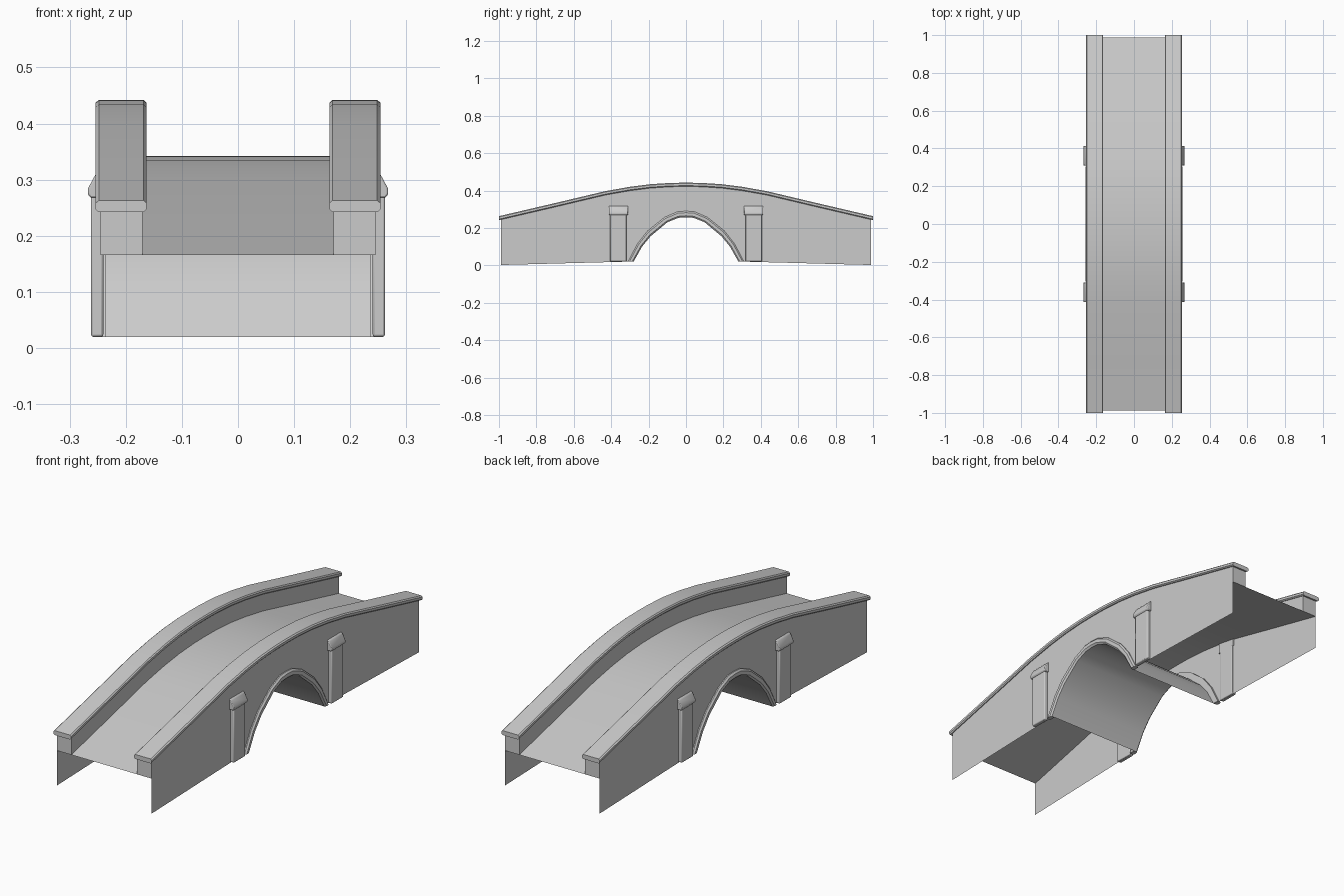
import bpy, bmesh
from mathutils import Vector

cube = bpy.data.objects.get("Cube")
if cube:
    bpy.data.objects.remove(cube, do_unlink=True)

stone = bpy.data.materials.new("grey_stone")
stone.use_nodes = True
stone.diffuse_color = (0.6, 0.6, 0.6, 1)
stone.node_tree.nodes["Principled BSDF"].inputs["Base Color"].default_value = (0.6, 0.6, 0.6, 1)

# Half profiles as (y, z), from the crown outwards
CROWN = [(0, .442), (.08, .441), (.19, .434), (.3, .42), (.43, .397), (.7, .333), (1, .263)]
ARCH_IN = [(0, .257), (.04, .254), (.1, .23), (.19, .155), (.235, .1), (.28, .02)]
ARCH_OUT = [(0, .29), (.045, .287), (.115, .257), (.205, .185), (.26, .115), (.31, .02)]
END = .988


def both_ways(half):
    return [(-y, z) for y, z in reversed(half)] + half[1:]


def height(profile, y):
    y = abs(y)
    for (y0, z0), (y1, z1) in zip(profile, profile[1:]):
        if y <= y1:
            return z0 + (z1 - z0) * (y - y0) / (y1 - y0)
    return profile[-1][1]


def top(y):
    return height(CROWN, y)


def finish(name, bm, facing=None, bevel=0):
    """Orient the faces, then make a smooth-shaded stone object."""
    bmesh.ops.recalc_face_normals(bm, faces=bm.faces)
    if facing:
        total = sum((f.normal * f.calc_area() for f in bm.faces), Vector())
        if total.dot(Vector(facing)) < 0:
            bmesh.ops.reverse_faces(bm, faces=bm.faces)
    mesh = bpy.data.meshes.new(name)
    bm.to_mesh(mesh)
    bm.free()
    mesh.materials.append(stone)
    obj = bpy.data.objects.new(name, mesh)
    bpy.context.collection.objects.link(obj)
    if bevel:
        mod = obj.modifiers.new("soft_edges", "BEVEL")
        mod.width, mod.segments = bevel, 2
    bpy.ops.object.select_all(action="DESELECT")
    obj.select_set(True)
    bpy.context.view_layer.objects.active = obj
    bpy.ops.object.shade_smooth_by_angle(angle=.6)
    return obj


def loft(name, rows, closed=False, facing=None, bevel=0):
    """Skin matching rows of points; closed rows also get end caps."""
    bm = bmesh.new()
    grid = [[bm.verts.new(p) for p in row] for row in rows]
    n = len(grid[0])
    for a, b in zip(grid, grid[1:]):
        for i in range(n if closed else n - 1):
            j = (i + 1) % n
            bm.faces.new((a[i], a[j], b[j], b[i]))
    if closed:
        bm.faces.new(grid[0])
        bm.faces.new(grid[-1])
    return finish(name, bm, facing, bevel)


# Stations along the bridge
deck_y = sorted({max(-END, min(END, y)) for y, z in both_ways(CROWN)})
wall_y = sorted(set(deck_y) | {y for y, z in both_ways(ARCH_OUT)})
WALL_FOOT = ARCH_OUT + [(END, .002)]

# Curved road and the barrel of the arch
loft("road_deck", [[(x, y, top(y) - .1) for x in (-.245, .245)] for y in deck_y], facing=(0, 0, 1))
loft("arch_barrel", [[(x, y, z) for x in (-.24, .24)] for y, z in both_ways(ARCH_IN)],
     facing=(0, 0, -1))

# Rounded cross-sections: coping (x, drop) and arch rim (blend, x)
COPING = [(.168, -.021), (.163, -.016), (.163, -.005), (.168, 0),
          (.248, 0), (.254, -.005), (.254, -.016), (.249, -.021)]
RIM = [(0, .235), (0, .25), (.25, .257), (.75, .257), (1, .25), (1, .235)]
PIER_CAP = [(.24, .268), (.263, .268), (.268, .275), (.267, .285), (.252, .313), (.24, .32)]

for s, side in ((1, "left"), (-1, "right")):
    # Outer wall sheet, cut by the arch
    loft(side + "_outer_wall",
         [[(s * .245, y, height(WALL_FOOT, y)), (s * .245, y, top(y) - .012)] for y in wall_y],
         facing=(s, 0, 0))
    # Inner parapet face and its two ends
    loft(side + "_parapet",
         [[(s * .17, y, top(y) - .1), (s * .17, y, top(y) - .012)] for y in deck_y],
         facing=(-s, 0, 0))
    for e, end in ((-1, "front"), (1, "back")):
        y = e * END
        loft(f"{side}_{end}_parapet_end",
             [[(s * x, y, top(y) - .1), (s * x, y, top(y) - .012)] for x in (.17, .245)],
             facing=(0, e, 0))
    # Coping along the parapet
    loft(side + "_coping",
         [[(s * x, y, top(y) + d) for x, d in COPING] for y, z in both_ways(CROWN)], closed=True)
    # Raised rim around the arch
    loft(side + "_arch_rim",
         [[(s * x, a[0] + (b[0] - a[0]) * t, a[1] + (b[1] - a[1]) * t) for t, x in RIM]
          for a, b in zip(both_ways(ARCH_IN), both_ways(ARCH_OUT))], closed=True)
    # Piers with sloping caps
    for e, end in ((-1, "front"), (1, "back")):
        shaft = [(.24, .318), (.262, .318), (.262, .405), (.24, .405)]
        loft(f"{side}_{end}_pier",
             [[(s * x, e * y, z) for x, y in shaft] for z in (.02, .285)], closed=True, bevel=.004)
        loft(f"{side}_{end}_pier_cap",
             [[(s * x, e * y, z) for x, z in PIER_CAP] for y in (.31, .413)],
             closed=True, bevel=.003)
